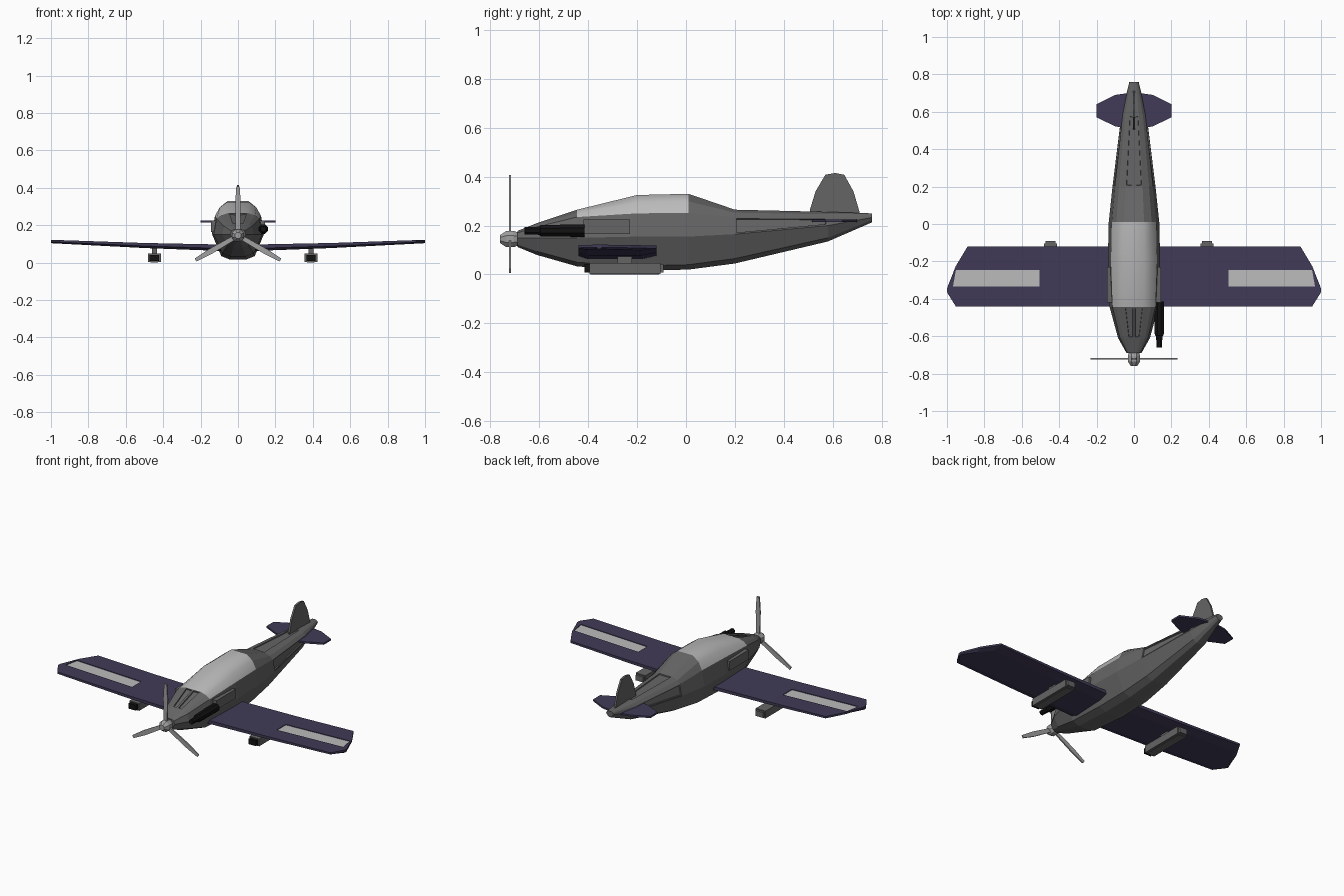
import bpy, bmesh, math
from math import sin, cos, pi, radians

if "Cube" in bpy.data.objects:
    bpy.data.objects.remove(bpy.data.objects["Cube"])


def mat(name, r, g, b):
    m = bpy.data.materials.new(name)
    m.diffuse_color = (r, g, b, 1)
    m.use_nodes = True
    m.node_tree.nodes["Principled BSDF"].inputs["Base Color"].default_value = m.diffuse_color
    return m


HULL = mat("hull_grey", .13, .13, .13)
GLASS = mat("canopy_grey", .5, .5, .5)
WING = mat("wing_purple", .052, .043, .095)
METAL = mat("light_metal", .35, .35, .35)
BLACK = mat("black", .006, .006, .007)


def mesh(name, verts, faces, m, fix=True):
    bm = bmesh.new()
    vs = [bm.verts.new(v) for v in verts]
    for f in faces:
        bm.faces.new([vs[i] for i in f])
    if fix:
        bmesh.ops.recalc_face_normals(bm, faces=bm.faces)
    me = bpy.data.meshes.new(name)
    bm.to_mesh(me)
    bm.free()
    me.materials.append(m)
    ob = bpy.data.objects.new(name, me)
    bpy.context.collection.objects.link(ob)
    return ob


def skin_faces(n, count):
    """Quads between successive rings, keyed by (ring, strip)."""
    return {(i, j): (i*n + j, i*n + (j+1) % n, (i+1)*n + (j+1) % n, (i+1)*n + j)
            for i in range(count - 1) for j in range(n)}


def skin(name, rings, m):
    n, k = len(rings[0]), len(rings)
    faces = list(skin_faces(n, k).values())
    faces += [tuple(range(n)), tuple(range((k-1)*n, k*n))]
    return mesh(name, [p for r in rings for p in r], faces, m)


def box(name, x, y, z, m):
    return skin(name, [[(x[0], b, z[0]), (x[1], b, z[0]), (x[1], b, z[1]), (x[0], b, z[1])]
                       for b in y], m)


def turned(name, cx, cz, stations, sides, m):
    return skin(name, [[(cx + r*cos(2*pi*(i+.5)/sides), y, cz + r*sin(2*pi*(i+.5)/sides))
                        for i in range(sides)] for y, r in stations], m)


# Fuselage stations: y, top, rail, middle, lower, bottom heights, half width
STATIONS = [(-.69, .178, .17, .15, .122, .113, .04),
            (-.61, .21, .195, .15, .095, .08, .085),
            (-.445, .265, .235, .15, .05, .033, .13),
            (-.2, .325, .25, .155, .035, .016, .14),
            (.01, .33, .252, .155, .04, .02, .135),
            (.2, .265, .235, .165, .065, .045, .115),
            (.58, .256, .232, .2, .15, .135, .068),
            (.76, .25, .242, .233, .222, .213, .025)]


def ring(y, zt, zr, zm, zl, zb, w):
    half = [(.4*w, zt), (.7*w, zr + .6*(zt-zr)), (.88*w, zr), (w, zm), (.64*w, zl), (.3*w, zb)]
    return ([(0, y, zt)] + [(x, y, z) for x, z in half]
            + [(-x, y, z) for x, z in reversed(half)])


verts = [p for s in STATIONS for p in ring(*s)]
N, K = 13, len(STATIONS)
quads = skin_faces(N, K)
glass_keys = [(i, j) for i in (2, 3) for j in (0, 1, 2, 10, 11, 12)]
hull_faces = [f for k, f in quads.items() if k not in glass_keys]
hull_faces += [tuple(range(N)), tuple(range((K-1)*N, K*N))]
fuselage = mesh("fuselage", verts, hull_faces, HULL)

# Recessed hood and tail panels
bm = bmesh.new()
bm.from_mesh(fuselage.data)
bm.verts.ensure_lookup_table()


def pick(i, j):
    want = set(quads[(i, j)])
    return next(f for f in bm.faces if {v.index for v in f.verts} == want)


bm.verts.index_update()
singles = [pick(1, 0), pick(1, 12), pick(5, 3), pick(5, 9)]
top = [pick(5, 0), pick(5, 12)]
bmesh.ops.inset_individual(bm, faces=singles, thickness=.009, depth=0)
bmesh.ops.inset_individual(bm, faces=singles, thickness=.002, depth=-.007)
bmesh.ops.inset_region(bm, faces=top, thickness=.008, depth=0)
bmesh.ops.inset_region(bm, faces=top, thickness=.002, depth=-.006)
bm.to_mesh(fuselage.data)
bm.free()

# Smooth canopy shell
used = sorted({v for k in glass_keys for v in quads[k]})
canopy = mesh("canopy", [verts[v] for v in used],
              [[used.index(v) for v in quads[k]] for k in glass_keys], GLASS)
bpy.context.view_layer.objects.active = canopy
canopy.select_set(True)
bpy.ops.object.shade_smooth_by_angle(angle=radians(60))
canopy.select_set(False)


# Main wing with slight dihedral
def wing_top(x):
    a = abs(x)
    return .095 + .02*a if a < .5 else .105 + .034*(a - .5)


def wing_section(x, le, te):
    z, t = wing_top(x), .036 - .018*abs(x)
    c = te - le
    return [(x, le, z), (x, te, z), (x, te, z - .6*t), (x, te - .2*c, z - t),
            (x, le + .13*c, z - t), (x, le, z - .6*t)]


plan = [(0, -.44, -.12), (.5, -.44, -.12), (.89, -.44, -.12), (.953, -.44, -.225),
        (1, -.365, -.345)]
wing = skin("wing", [wing_section(-x, a, b) for x, a, b in reversed(plan[1:])]
            + [wing_section(*p) for p in plan], WING)


# Recessed pale wing panels
def wing_slab(name, s, lo, hi, m):
    pts = [(.505, -.335), (.968, -.335), (.952, -.245), (.505, -.245)]
    return skin(name, [[(s*x, y, wing_top(x) + d) for x, y in pts] for d in (lo, hi)], m)


bpy.context.view_layer.objects.active = wing
for s in (-1, 1):
    cutter = wing_slab("panel_cutter", s, -.006, .02, GLASS)
    cutter.hide_render = True
    mod = wing.modifiers.new("recess", 'BOOLEAN')
    mod.operation, mod.solver, mod.object = 'DIFFERENCE', 'EXACT', cutter
    bpy.ops.object.modifier_apply(modifier=mod.name)
    bpy.data.objects.remove(cutter)
    wing_slab("wing_panel", s, -.007, -.004, GLASS)

# Tailplane and fin
half = [(0, .705), (.1, .69), (.2, .64), (.2, .57), (.1, .522), (0, .505)]
outline = half + [(-x, y) for x, y in half[-2:0:-1]]
skin("tailplane", [[(x, y, z) for x, y in outline] for z in (.214, .225)], WING)
fin = [(.505, .24), (.507, .265), (.53, .34), (.57, .408), (.61, .415), (.647, .408),
       (.685, .34), (.71, .255), (.71, .24)]
skin("tail_fin", [[(x, y, z) for y, z in fin] for x in (-.006, .006)], HULL)

# Propeller
HUB_Z = .145
turned("propeller_hub", 0, HUB_Z, [(-.76, .018), (-.735, .036), (-.705, .036), (-.685, .028)],
       8, METAL)
blade = [(-.012, .02), (.012, .02), (.015, .17), (.009, .262), (-.009, .262), (-.015, .17)]
for k in range(3):
    a = k*2*pi/3
    skin("propeller_blade", [[(u*cos(a) + v*sin(a), y, HUB_Z - u*sin(a) + v*cos(a))
                              for u, v in blade] for y in (-.724, -.716)], METAL)

# Side housings and nose gun
for s in (-1, 1):
    box("side_housing", sorted((s*.105, s*.144)), (-.42, -.23), (.165, .224), HULL)
turned("nose_gun", .135, .179, [(-.66, .016), (-.6, .018), (-.595, .026), (-.415, .027)],
       8, BLACK)

# Underwing pods with muzzle and pylon
for x in (-.447, .39):
    box("pod_body", (x - .034, x + .034), (-.395, -.105), (.002, .048), HULL)
    box("pod_tail", (x - .026, x + .026), (-.105, -.092), (.008, .042), HULL)
    box("pod_muzzle", (x - .025, x + .025), (-.415, -.395), (.008, .042), BLACK)
    box("pod_pylon", (x - .014, x + .014), (-.28, -.22), (.045, .085), HULL)
    box("pod_base", (x - .02, x + .02), (-.39, -.11), (0, .003), HULL)
